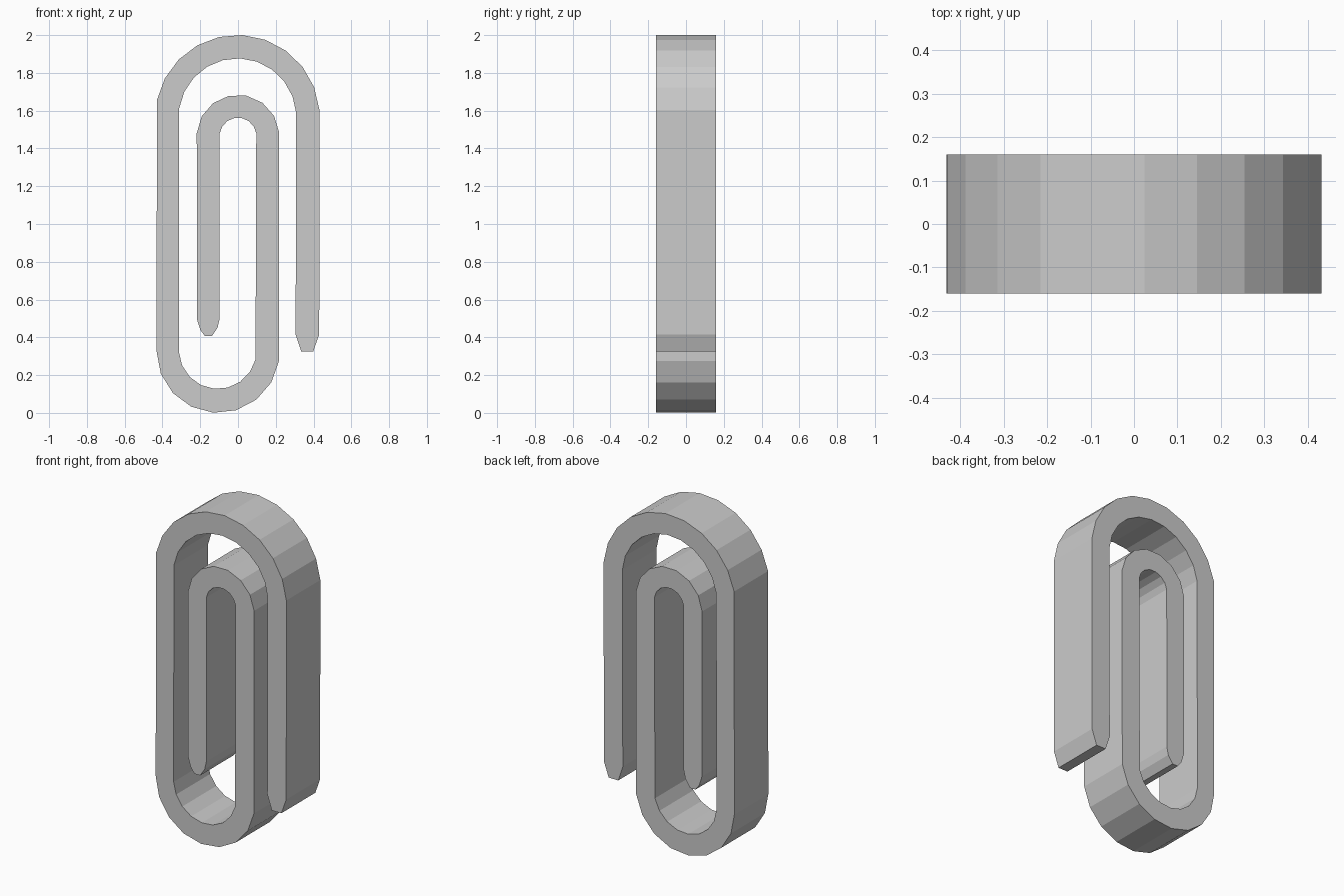
import bpy
import bmesh
from math import cos, sin, radians

cube = bpy.data.objects.get("Cube")
if cube:
    bpy.data.objects.remove(cube, do_unlink=True)

HALF_DEPTH = 0.16


def arc(center_x, center_z, radius, start, end, count):
    """Evenly spaced points on a faceted bend, angles in degrees."""
    points = []
    for i in range(count):
        angle = radians(start + (end - start) * i / (count - 1))
        points.append((center_x + radius * cos(angle), center_z + radius * sin(angle)))
    return points


def make_material(name, color):
    material = bpy.data.materials.new(name)
    material.use_nodes = True
    material.diffuse_color = color
    material.node_tree.nodes["Principled BSDF"].inputs["Base Color"].default_value = color
    return material


def extrude_outline(name, outline, half_depth, material):
    """Solid made by sweeping a front outline from front to back."""
    bm = bmesh.new()
    face = bm.faces.new([bm.verts.new((x, -half_depth, z)) for x, z in outline])
    swept = bmesh.ops.extrude_face_region(bm, geom=[face], use_keep_orig=True)
    moved = [item for item in swept["geom"] if isinstance(item, bmesh.types.BMVert)]
    bmesh.ops.translate(bm, verts=moved, vec=(0, 2 * half_depth, 0))
    bmesh.ops.recalc_face_normals(bm, faces=bm.faces)
    mesh = bpy.data.meshes.new(name)
    bm.to_mesh(mesh)
    bm.free()
    mesh.materials.append(material)
    obj = bpy.data.objects.new(name, mesh)
    bpy.context.collection.objects.link(obj)
    return obj


# Tapered tips of the two free ends
outer_tip = [(0.305, 0.415), (0.335, 0.325), (0.398, 0.325), (0.43, 0.415)]
inner_tip = [(-0.217, 0.495), (-0.2, 0.44), (-0.175, 0.407),
             (-0.138, 0.407), (-0.108, 0.452), (-0.097, 0.5)]

# Outer side of the strip, from the outer tip to the inner tip
outer_side = (
    arc(-0.003, 1.565, 0.436, 5, 168, 11)       # large top bend
    + arc(-0.105, 0.326, 0.326, 180, 351, 9)    # bottom bend
    + arc(0, 1.465, 0.219, 5, 176, 8)           # small top bend
)

# Inner side of the strip, back to the outer tip
inner_side = (
    arc(0, 1.465, 0.098, 171, 9, 8)
    + arc(-0.107, 0.333, 0.206, 346, 183, 9)
    + arc(-0.003, 1.565, 0.312, 171, 4, 11)
)

gray = make_material("light gray", (0.6, 0.6, 0.6, 1))
extrude_outline("paper_clip", outer_tip + outer_side + inner_tip + inner_side,
                HALF_DEPTH, gray)
